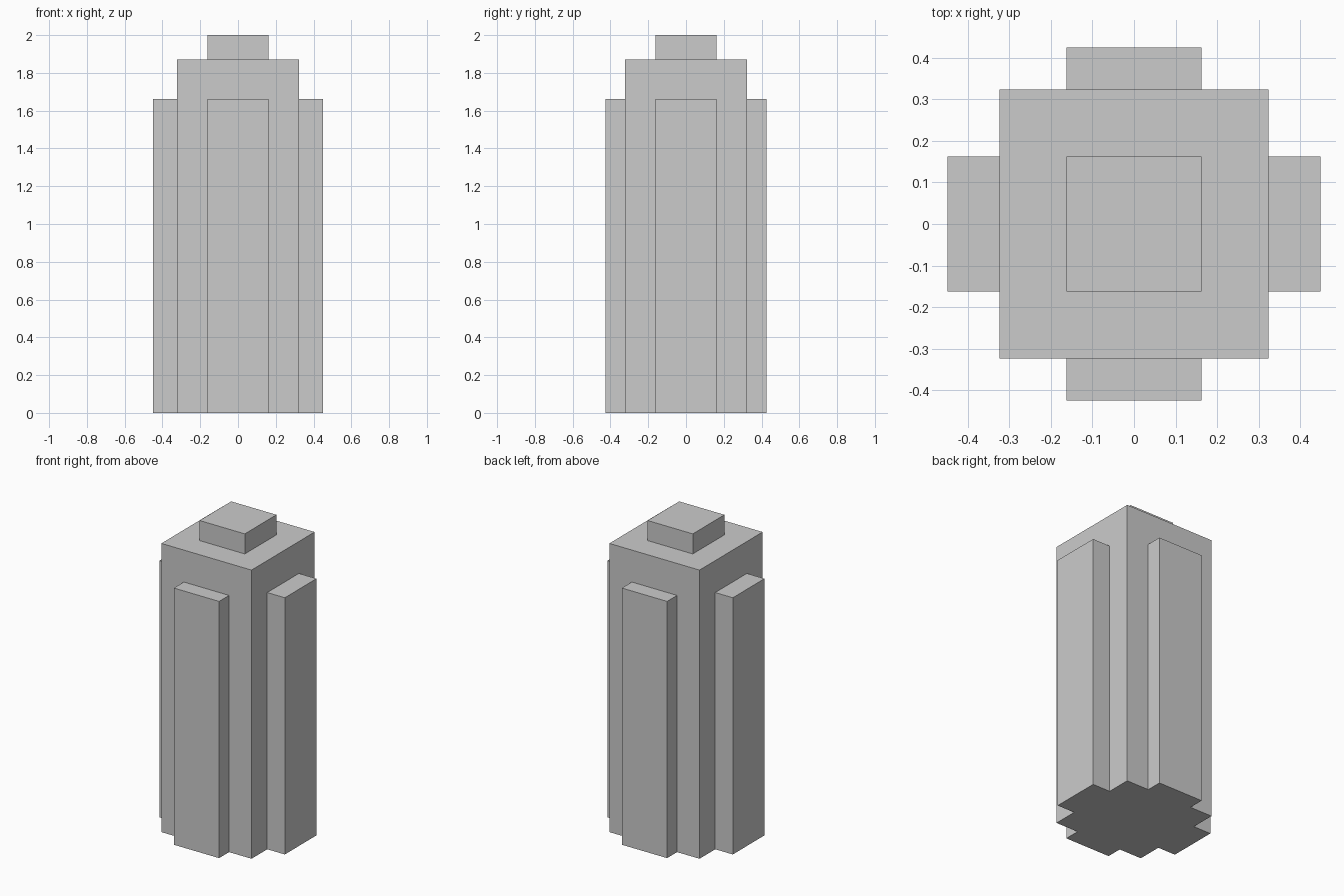
import bpy
import bmesh
from mathutils import Vector

if "Cube" in bpy.data.objects:
    bpy.data.objects.remove(bpy.data.objects["Cube"])

CORE = 0.323      # half width of the main shaft
RIB = 0.162       # half width of ribs and cap
RIB_TOP, CORE_TOP, CAP_TOP = 1.663, 1.87, 2.0


def box(name, lo, hi):
    """Box between two opposite corners."""
    lo, hi = Vector(lo), Vector(hi)
    bm = bmesh.new()
    bmesh.ops.create_cube(bm, size=1)
    bmesh.ops.scale(bm, vec=hi - lo, verts=bm.verts)
    bmesh.ops.translate(bm, vec=(lo + hi) / 2, verts=bm.verts)
    mesh = bpy.data.meshes.new(name)
    bm.to_mesh(mesh)
    bm.free()
    obj = bpy.data.objects.new(name, mesh)
    bpy.context.collection.objects.link(obj)
    return obj


# Main square shaft and the small cap on top
box("tower_shaft", (-CORE, -CORE, 0), (CORE, CORE, CORE_TOP))
box("roof_cap", (-RIB, -RIB, CORE_TOP), (RIB, RIB, CAP_TOP))

# Ribs on the four sides; the left and right ones stand out slightly further
SIDE, FACE = 0.449, 0.425
box("right_rib", (CORE, -RIB, 0), (SIDE, RIB, RIB_TOP))
box("left_rib", (-SIDE, -RIB, 0), (-CORE, RIB, RIB_TOP))
box("back_rib", (-RIB, CORE, 0), (RIB, FACE, RIB_TOP))
box("front_rib", (-RIB, -FACE, 0), (RIB, -CORE, RIB_TOP))
